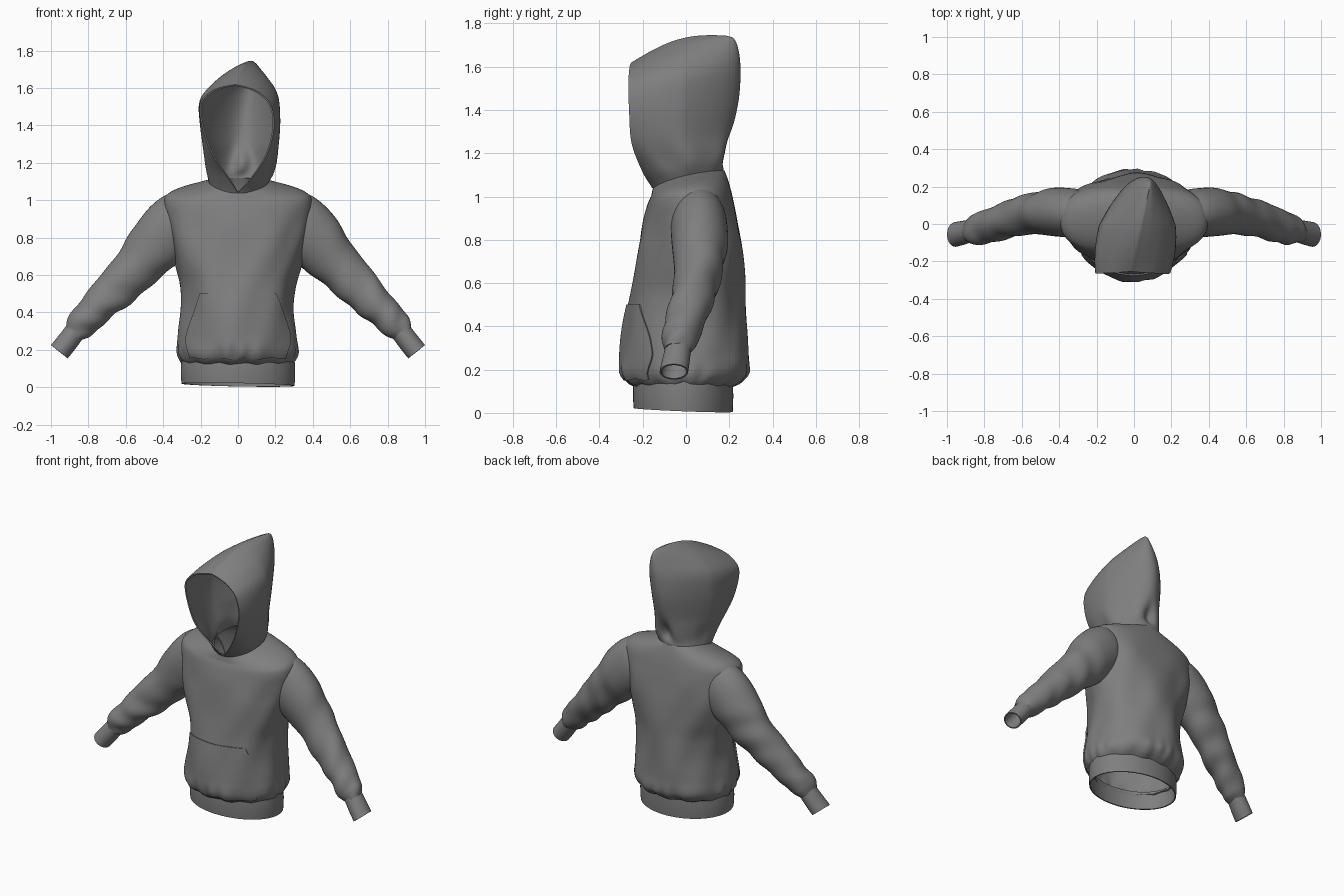
import bpy, bmesh
from math import sin, cos, pi, exp, asin
from mathutils import Vector

if "Cube" in bpy.data.objects:
    bpy.data.objects.remove(bpy.data.objects["Cube"])

grey = bpy.data.materials.new("dark_grey_cloth")
grey.diffuse_color = (.21, .21, .21, 1)
grey.use_nodes = True
grey.node_tree.nodes["Principled BSDF"].inputs["Base Color"].default_value = grey.diffuse_color


def curve(keys, t):
    """Smooth interpolation through keys; the first entry of each key is its parameter."""
    n = len(keys)
    t = min(max(t, keys[0][0]), keys[-1][0])
    i = max(j for j in range(n - 1) if keys[j][0] <= t)

    def slope(j, c):
        a, b = keys[max(j - 1, 0)], keys[min(j + 1, n - 1)]
        return (b[c] - a[c]) / (b[0] - a[0])
    p, q = keys[i], keys[i + 1]
    h = q[0] - p[0]
    u = (t - p[0]) / h
    return [(2*u**3 - 3*u**2 + 1) * p[c] + (u**3 - 2*u**2 + u) * h * slope(i, c)
            + (3*u**2 - 2*u**3) * q[c] + (u**3 - u**2) * h * slope(i + 1, c)
            for c in range(1, len(p))]


def ramp(x, lo, hi):
    t = min(1, max(0, (x - lo) / (hi - lo)))
    return t * t * (3 - 2 * t)


def power(x, e):
    return abs(x) ** e * (1 if x > 0 else -1)


def cloth(name, rows, cols, fn, closed=False, thick=0.006):
    """Sheet of cloth from fn(u, v), u and v in 0..1, given a little thickness."""
    bm = bmesh.new()
    m = cols if closed else cols + 1
    g = [[bm.verts.new(fn(i / cols, j / rows)) for i in range(m)] for j in range(rows + 1)]
    for j in range(rows):
        for i in range(cols):
            k = (i + 1) % m
            bm.faces.new((g[j][i], g[j][k], g[j + 1][k], g[j + 1][i]))
    bmesh.ops.remove_doubles(bm, verts=bm.verts, dist=0.0002)
    bmesh.ops.recalc_face_normals(bm, faces=bm.faces)
    me = bpy.data.meshes.new(name)
    bm.to_mesh(me)
    bm.free()
    me.materials.append(grey)
    ob = bpy.data.objects.new(name, me)
    bpy.context.collection.objects.link(ob)
    bpy.ops.object.select_all(action='DESELECT')
    bpy.context.view_layer.objects.active = ob
    ob.select_set(True)
    mod = ob.modifiers.new("thickness", 'SOLIDIFY')
    mod.thickness = thick
    mod.offset = 0
    bpy.ops.object.modifier_apply(modifier=mod.name)
    bpy.ops.object.shade_smooth_by_angle(angle=0.9)
    return ob


# Torso: height, half width, front y, back y
TORSO = [(.125, .285, -.235, .215), (.145, .305, -.27, .255), (.19, .32, -.295, .29),
         (.28, .313, -.293, .287), (.42, .298, -.28, .277), (.55, .308, -.258, .268),
         (.66, .335, -.236, .262), (.80, .36, -.21, .25), (.90, .378, -.19, .235),
         (.98, .392, -.17, .217), (1.04, .375, -.158, .202), (1.08, .30, -.154, .19),
         (1.12, .145, -.148, .175)]


def torso(a, z, off=0.0):
    w, yf, yb = curve(TORSO, z)
    pucker = .005 * exp(-((z - .175) / .05) ** 2) * sin(15 * a + 3 * sin(4 * a))
    fade = ramp(z, .13, .25) * (1 - ramp(z, .8, 1.02))
    drape = .005 * sin(5 * a + 8 * z) * fade + .003 * sin(9 * a - 11 * z) * fade
    d = off + pucker + drape
    dip = .07 * ((1 + cos(a)) / 2) ** 2 * ramp(z, .95, 1.12)
    drop = .005 * exp(-((z - .14) / .03) ** 2) * sin(13 * a)
    e = 1 - .18 * ramp(z, .52, .8) * (1 - ramp(z, 1.0, 1.12))
    return Vector((power(sin(a), e) * (w + d),
                   (yf + yb) / 2 - power(cos(a), e) * ((yb - yf) / 2 + d), z - dip + drop))


cloth("torso", 64, 112, lambda u, v: torso(2 * pi * u, .125 + .995 * v), closed=True)


# Waistband, hanging slightly lower at the back
def waistband(u, v):
    a = 2 * pi * u
    x, y = .298 * sin(a), -.013 - .225 * cos(a)
    z0 = .013 - .02 * x - .04 * y
    k = 1 + .012 * sin(pi * v)
    return Vector((x * k, y * k, z0 + (.15 - z0) * v))


cloth("waistband", 6, 80, waistband, closed=True, thick=.008)


# Front pocket laid over the belly, with slanted hand openings
POCKET = [(.155, .25), (.25, .272), (.33, .258), (.42, .226), (.50, .195)]


def pocket(u, v):
    z = .155 + .345 * v
    half = curve(POCKET, z)[0]
    x = half * (2 * u - 1)
    return torso(asin(x / curve(TORSO, z)[0]), z, .0065)


cloth("front_pocket", 24, 48, pocket, thick=.007)

# Sleeve: parameter, centre x y z, in-plane radius, depth radius
SLEEVE = [(0, .22, .055, .93, .13, .10), (.5, .31, .06, .885, .16, .124),
          (1, .40, .062, .80, .158, .128),
          (2, .53, .058, .655, .125, .108), (3, .65, .03, .53, .108, .097),
          (4, .76, -.004, .42, .087, .09), (5, .85, -.03, .325, .075, .076),
          (5.35, .882, -.04, .287, .05, .056)]
CUFF = [(0, .872, -.037, .297, .052, .056), (.5, .915, -.047, .24, .053, .06),
        (1, .955, -.056, .19, .053, .062)]


def tube(keys, side, wrinkle):
    end = keys[-1][0]

    def fn(u, v):
        t, a = v * end, 2 * pi * u
        x, y, z, r, ry = curve(keys, t)
        p, q = curve(keys, t - .02), curve(keys, t + .02)
        tan = Vector((q[0] - p[0], 0, q[2] - p[2])).normalized()
        out = Vector((-tan.z, 0, tan.x))
        fold = wrinkle * ramp(t, .5, 1.8) * (sin(6 * t + 2.2 * sin(a + side)) * (.6 + .4 * cos(a - t))
                                             + .5 * sin(3 * a + 3 * t * side))
        co = Vector((x, y, z)) + out * (r + fold) * cos(a) + Vector((0, 1, 0)) * (ry + fold) * sin(a)
        co.x *= side
        return co
    return fn


for side, label in ((-1, "left"), (1, "right")):
    cloth("sleeve_" + label, 72, 40, tube(SLEEVE, side, .005), closed=True)
    cloth("cuff_" + label, 8, 32, tube(CUFF, side, .0), closed=True, thick=.008)

# Hood rows from neck to ridge: wrap angle, half width, front y z, back y z, front x, back x
HOOD = [(0, pi, .15, -.152, 1.04, .172, 1.12, 0, 0),
        (1, 2.78, .172, -.20, 1.12, .18, 1.18, .01, .02),
        (2, 2.3, .195, -.25, 1.25, .208, 1.29, .008, .025),
        (3, 2.02, .21, -.262, 1.40, .24, 1.45, 0, .035),
        (4, 1.95, .20, -.265, 1.51, .248, 1.58, -.015, .055),
        (5, 1.9, .142, -.262, 1.57, .24, 1.67, -.02, .075),
        (6, 1.8, .072, -.258, 1.60, .22, 1.725, -.02, .082),
        (7, 1.75, .0, -.252, 1.615, .185, 1.74, -.015, .08)]


def hood(u, v):
    s = 7 * v
    wrap, w, yf, zf, yb, zb, xf, xb = curve(HOOD, s)
    a = wrap * (2 * u - 1)
    q = (1 - cos(a)) / (1 - cos(wrap))
    taper = 1 - .28 * max(0, 1 - 2 * q) * min(1, s / 2)
    # pinched crease at the nape, fading up the back
    low = exp(-((s - 1.2) / .7) ** 2)
    nape = .01 * low * sin(6 * a) * sin(pi * q)
    crease = low * (.035 * exp(-(a / .25) ** 2) - .012 * exp(-((abs(a) - .6) / .3) ** 2))
    x = xb + (xf - xb) * q + sin(a) * (w * taper + nape)
    y = yb + (yf - yb) * q - nape * cos(a) - crease
    z = zb + (zf - zb) * q + .045 * sin(pi * q) * (v ** 2)
    return Vector((x, y, z))


cloth("hood", 56, 72, hood, thick=.008)
